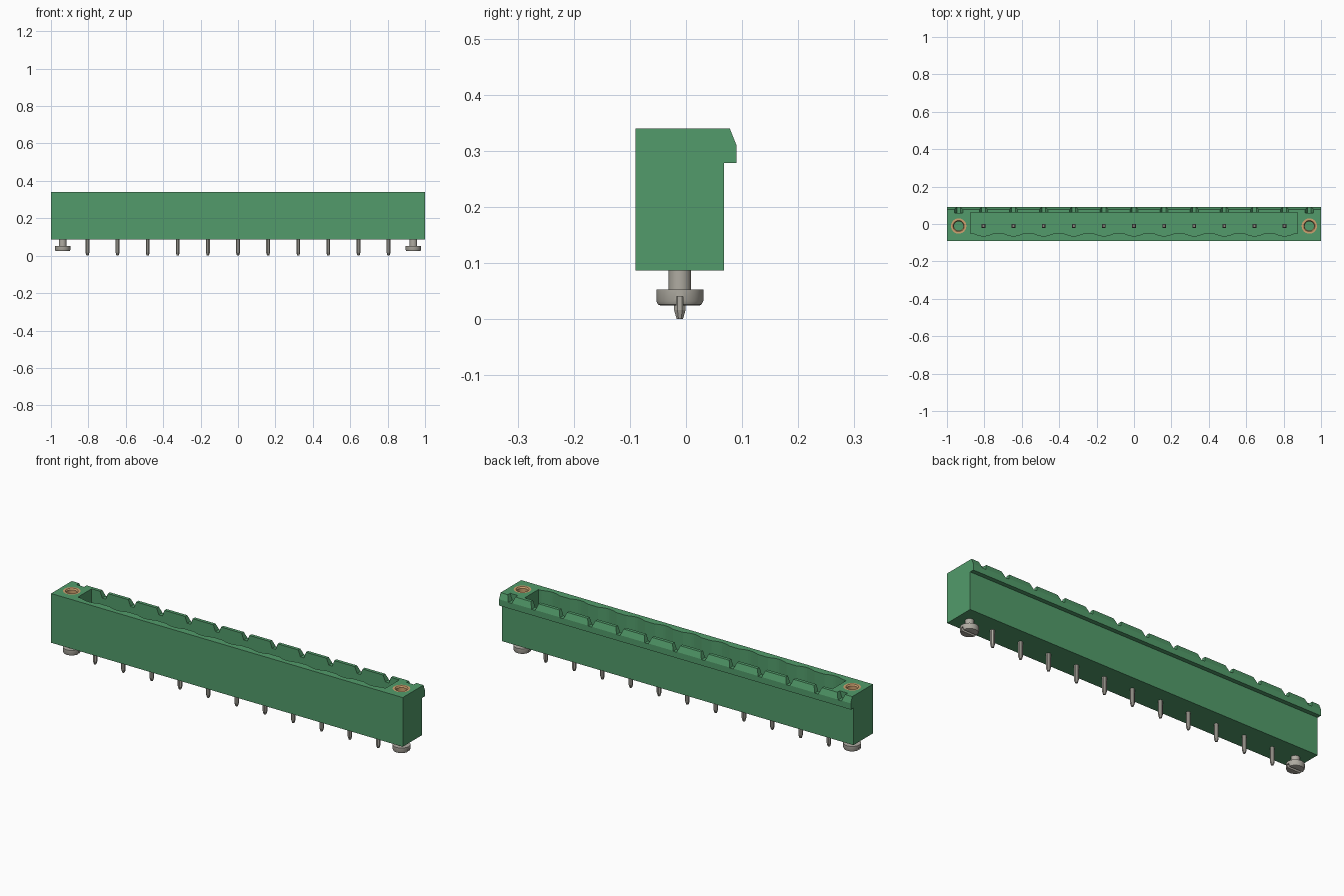
import bpy, bmesh, math
from mathutils import Vector

if "Cube" in bpy.data.objects:
    bpy.data.objects.remove(bpy.data.objects["Cube"], do_unlink=True)

PITCH, PINS, ROW_Y, SCREW_X = 0.161, 11, -0.011, 0.9375
BOTTOM, FLOOR, TOP = 0.087, 0.13, 0.34
pin_xs = [PITCH * (i - PINS // 2) for i in range(PINS)]


def material(name, color):
    m = bpy.data.materials.new(name)
    m.use_nodes = True
    m.diffuse_color = (*color, 1)
    m.node_tree.nodes["Principled BSDF"].inputs["Base Color"].default_value = (*color, 1)
    return m


green = material("green plastic", (0.085, 0.33, 0.145))
steel = material("tinned metal", (0.43, 0.41, 0.36))
brass = material("brass", (0.62, 0.36, 0.16))


def finish(bm, name, mat):
    bmesh.ops.recalc_face_normals(bm, faces=bm.faces)
    mesh = bpy.data.meshes.new(name)
    bm.to_mesh(mesh)
    bm.free()
    mesh.materials.append(mat)
    ob = bpy.data.objects.new(name, mesh)
    bpy.context.collection.objects.link(ob)
    return ob


def prism(bm, points, offset):
    """Extrude a closed outline by the offset."""
    face = bm.faces.new([bm.verts.new(p) for p in points])
    made = bmesh.ops.extrude_face_region(bm, geom=[face], use_keep_orig=True)
    moved = [v for v in made["geom"] if isinstance(v, bmesh.types.BMVert)]
    bmesh.ops.translate(bm, verts=moved, vec=Vector(offset))


def lathe(bm, profile, x, steps=32, closed=False):
    """Turn (radius, height) points about an upright axis."""
    rings = []
    for r, z in profile:
        rings.append([bm.verts.new((x + r * math.cos(math.tau * (i + 0.5) / steps),
                                    ROW_Y + r * math.sin(math.tau * (i + 0.5) / steps), z))
                      for i in range(steps)])
    pairs = list(zip(rings, rings[1:]))
    if closed:
        pairs.append((rings[-1], rings[0]))
    for a, b in pairs:
        for i in range(steps):
            j = (i + 1) % steps
            bm.faces.new((a[i], a[j], b[j], b[i]))
    if not closed:
        bm.faces.new(rings[0])
        bm.faces.new(rings[-1])


def cut(target, cutter):
    mod = target.modifiers.new("cut", 'BOOLEAN')
    mod.operation, mod.solver, mod.object = 'DIFFERENCE', 'EXACT', cutter
    bpy.context.view_layer.objects.active = target
    bpy.ops.object.modifier_apply(modifier=mod.name)
    bpy.data.objects.remove(cutter, do_unlink=True)


def smooth(ob):
    bpy.ops.object.select_all(action='DESELECT')
    ob.select_set(True)
    bpy.context.view_layer.objects.active = ob
    bpy.ops.object.shade_smooth_by_angle(angle=math.radians(30))


# Housing with overhanging chamfered lip at the back
bm = bmesh.new()
section = [(-0.09, BOTTOM), (0.068, BOTTOM), (0.068, 0.278), (0.09, 0.278),
           (0.09, 0.31), (0.078, TOP), (-0.09, TOP)]
prism(bm, [(-1, y, z) for y, z in section], (2, 0, 0))
housing = finish(bm, "housing", green)

# Long cavity with a scalloped front wall
outline = [(0.875, 0.061), (-0.875, 0.061), (-0.875, -0.051)]
for x in pin_xs:
    for k in range(9):
        t = k / 4 - 1
        outline.append((x + 0.052 * t, -0.051 - 0.013 * math.cos(t * math.pi / 2)))
outline.append((0.875, -0.051))
bm = bmesh.new()
prism(bm, [(x, y, FLOOR) for x, y in outline], (0, 0, 0.3))
cut(housing, finish(bm, "cavity_cutter", green))

# Tapered notches across the lip
bm = bmesh.new()
for x in pin_xs + [-SCREW_X, SCREW_X]:
    wedge = [(-0.01, 0.308), (0.01, 0.308), (0.022, TOP), (0.022, 0.36),
             (-0.022, 0.36), (-0.022, TOP)]
    prism(bm, [(x + dx, 0.058, z) for dx, z in wedge], (0, 0.06, 0))
cut(housing, finish(bm, "notch_cutter", green))

# Mounting holes
bm = bmesh.new()
for x in (-SCREW_X, SCREW_X):
    lathe(bm, [(0.041, 0.2), (0.041, 0.4)], x)
cut(housing, finish(bm, "hole_cutter", green))

for side, x in (("right", -SCREW_X), ("left", SCREW_X)):
    # Brass insert sleeve
    bm = bmesh.new()
    lathe(bm, [(0.041, 0.2), (0.041, TOP), (0.03, TOP), (0.025, 0.333), (0.025, 0.2)],
          x, closed=True)
    smooth(finish(bm, side + "_insert", brass))

    # Slotted screw below the housing
    bm = bmesh.new()
    lathe(bm, [(0.034, 0.024), (0.039, 0.026), (0.042, 0.032), (0.042, 0.053),
               (0.02, 0.053), (0.02, 0.1)], x)
    screw = finish(bm, side + "_screw", steel)
    bm = bmesh.new()
    slot = [(-0.006, 0.01), (0.006, 0.01), (0.006, 0.04), (-0.006, 0.04)]
    prism(bm, [(x - 0.06, ROW_Y + y, z) for y, z in slot], (0.12, 0, 0))
    cut(screw, finish(bm, "slot_cutter", steel))
    smooth(screw)

# Contact pins: eight-sided tails below, square blades in the cavity
for n, x in enumerate(pin_xs, 1):
    bm = bmesh.new()
    lathe(bm, [(0.006, 0), (0.008, 0.006), (0.011, 0.016), (0.011, 0.1)], x, steps=8)
    lathe(bm, [(0.014, 0.1), (0.014, 0.275), (0.008, 0.29)], x, steps=4)
    finish(bm, "pin_%d" % n, steel)
